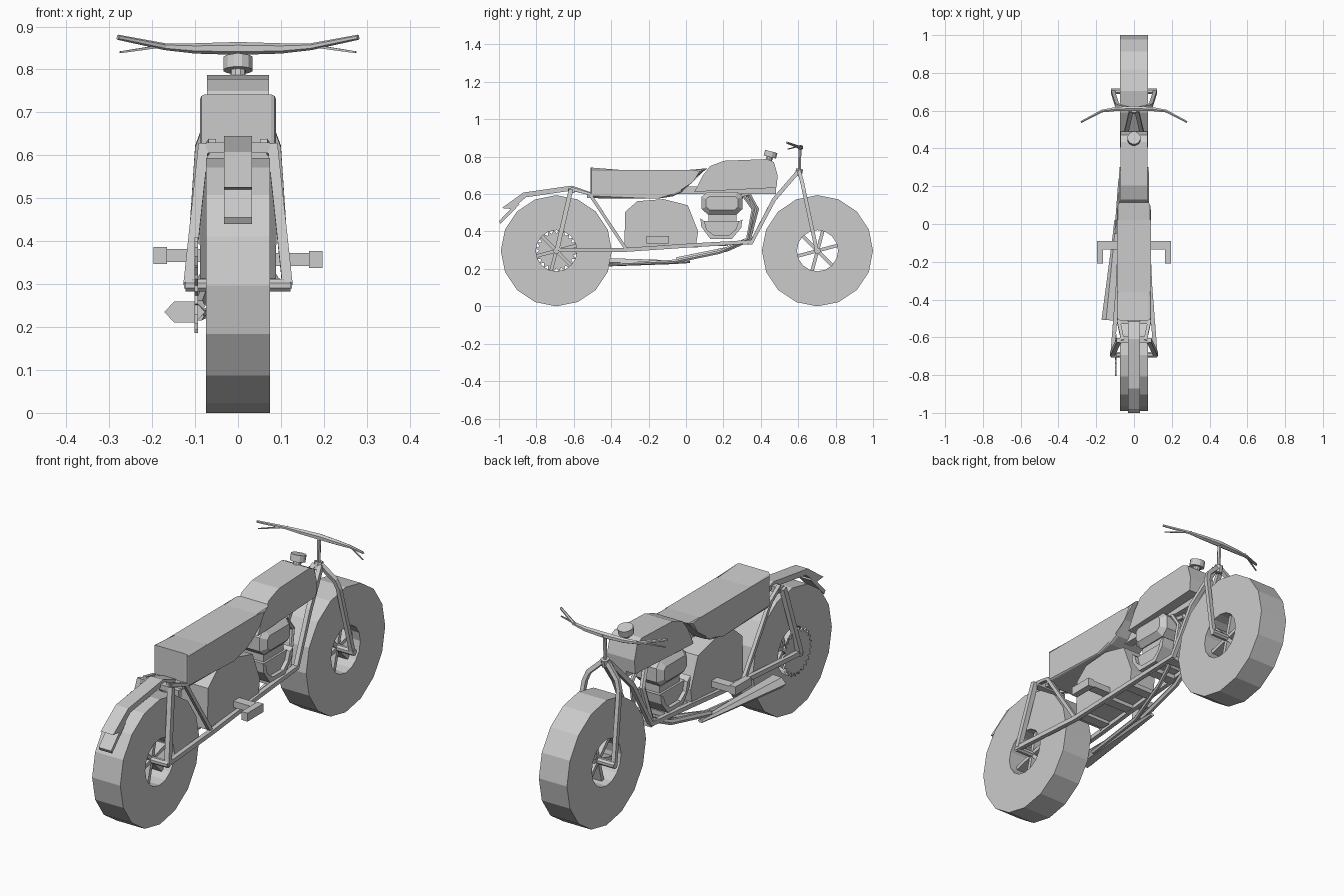
import bpy, bmesh, math
from mathutils import Vector

grey = bpy.data.materials.new("plain grey")
grey.diffuse_color = (0.6, 0.6, 0.6, 1)


def finish(name, bm):
    bmesh.ops.recalc_face_normals(bm, faces=bm.faces)
    me = bpy.data.meshes.new(name)
    bm.to_mesh(me)
    bm.free()
    me.materials.append(grey)
    ob = bpy.data.objects.new(name, me)
    bpy.context.collection.objects.link(ob)
    return ob


def plate(name, pts, x0, x1, bevel=0, segs=1):
    """Side profile (y, z) extruded from x0 to x1."""
    bm = bmesh.new()
    a = [bm.verts.new((x0, y, z)) for y, z in pts]
    b = [bm.verts.new((x1, y, z)) for y, z in pts]
    bm.faces.new(a)
    bm.faces.new(b[::-1])
    n = len(pts)
    for i in range(n):
        j = (i + 1) % n
        bm.faces.new((a[i], b[i], b[j], a[j]))
    if bevel:
        rim = [e for e in bm.edges if abs(e.verts[0].co.x - e.verts[1].co.x) < 1e-6]
        bmesh.ops.bevel(bm, geom=rim, offset=bevel, segments=segs, profile=0.5, affect='EDGES')
    return finish(name, bm)


def box(name, x0, x1, y0, y1, z0, z1):
    return plate(name, [(y0, z0), (y1, z0), (y1, z1), (y0, z1)], x0, x1)


def tube(name, path, radii, sides=6):
    """Faceted pipe along a path, one radius or one per point."""
    bm = bmesh.new()
    path = [Vector(p) for p in path]
    if not isinstance(radii, (list, tuple)):
        radii = [radii] * len(path)
    rings = []
    for i, p in enumerate(path):
        d = (path[min(i + 1, len(path) - 1)] - path[max(i - 1, 0)]).normalized()
        ref = Vector((1, 0, 0)) if abs(d.x) < 0.8 else Vector((0, 0, 1))
        u = d.cross(ref).normalized()
        v = d.cross(u)
        ring = []
        for k in range(sides):
            t = math.tau * (k + 0.5) / sides
            ring.append(bm.verts.new(p + (u * math.cos(t) + v * math.sin(t)) * radii[i]))
        rings.append(ring)
    for a, b in zip(rings, rings[1:]):
        for k in range(sides):
            m = (k + 1) % sides
            bm.faces.new((a[k], a[m], b[m], b[k]))
    bm.faces.new(rings[0][::-1])
    bm.faces.new(rings[-1])
    return finish(name, bm)


def ring(name, y, z, outer, inner, x, n):
    """Open-centred wheel ring about the x axis."""
    bm = bmesh.new()
    loops = []
    for r, px in ((outer, -x), (outer, x), (inner, x), (inner, -x)):
        loops.append([bm.verts.new((px, y + r * math.cos(math.tau * k / n), z + r * math.sin(math.tau * k / n)))
                      for k in range(n)])
    for i in range(4):
        a, b = loops[i], loops[(i + 1) % 4]
        for k in range(n):
            m = (k + 1) % n
            bm.faces.new((a[k], a[m], b[m], b[k]))
    return finish(name, bm)


# Wheels: tyre, spokes and axle
ZC = 0.297
for label, yc in (("rear", -0.693), ("front", 0.703)):
    ring(label + "_tyre", yc, ZC, 0.297, 0.11, 0.074, 16)
    for k in range(6):
        t = math.tau * k / 6 + 0.26
        d = Vector((math.cos(t), math.sin(t)))
        s = Vector((-d.y, d.x)) * 0.009
        c = Vector((yc, ZC))
        pts = [c + s, c + d * 0.112 + s, c + d * 0.112 - s, c - s]
        plate(f"{label}_spoke_{k}", [tuple(p) for p in pts], -0.035, 0.035)
    tube(label + "_axle", [(-0.122, yc, ZC), (0.122, yc, ZC)], 0.016, 8)

# Rear sprocket with teeth
teeth = []
for k in range(48):
    r = 0.112 if k % 2 else 0.092
    t = math.tau * k / 48
    teeth.append((-0.693 + r * math.cos(t), ZC + r * math.sin(t)))
plate("rear_sprocket", teeth, -0.101, -0.093)

# Seat, tank and filler cap
plate("seat", [(-0.51, 0.578), (-0.155, 0.575), (-0.07, 0.588), (-0.02, 0.612), (0.03, 0.675), (0.115, 0.738),
               (0.02, 0.73), (-0.36, 0.73), (-0.51, 0.742)], -0.089, 0.089, 0.012, 2)
plate("fuel_tank", [(0.045, 0.612), (0.09, 0.70), (0.13, 0.75), (0.205, 0.778), (0.435, 0.787), (0.47, 0.77),
                    (0.49, 0.70), (0.484, 0.634)], -0.072, 0.072)
tube("filler_neck", [(0, 0.44, 0.775), (0, 0.449, 0.80)], 0.018, 10)
tube("filler_cap", [(0, 0.448, 0.798), (0, 0.456, 0.828)], 0.035, 12)

# Engine: gear case, cylinder head, crank bowl
plate("gear_case", [(-0.33, 0.31), (-0.325, 0.505), (-0.26, 0.562), (-0.12, 0.573), (0.01, 0.54), (0.065, 0.40),
                    (0.055, 0.335)], -0.07, 0.07)
plate("cylinder_head", [(0.083, 0.52), (0.118, 0.49), (0.27, 0.49), (0.302, 0.52), (0.302, 0.585), (0.275, 0.612),
                        (0.115, 0.612), (0.083, 0.585)], -0.08, 0.08, 0.025)
box("cylinder_neck", -0.05, 0.05, 0.12, 0.27, 0.45, 0.495)
plate("crank_bowl", [(0.095, 0.455), (0.115, 0.39), (0.15, 0.37), (0.235, 0.37), (0.27, 0.39), (0.29, 0.455)],
      -0.06, 0.06)
plate("crank_bowl_rim", [(0.077, 0.472), (0.082, 0.425), (0.13, 0.36), (0.245, 0.36), (0.295, 0.42), (0.302, 0.465),
                         (0.28, 0.452), (0.265, 0.41), (0.23, 0.38), (0.15, 0.38), (0.11, 0.41), (0.10, 0.452)],
      -0.078, 0.078)

# Exhaust pipe widening into the silencer
tube("exhaust", [(0, 0.29, 0.585), (-0.02, 0.335, 0.598), (-0.035, 0.378, 0.52), (-0.05, 0.335, 0.355),
                 (-0.07, 0.22, 0.305), (-0.09, -0.05, 0.25)], 0.014, 6)
bm_src = tube("silencer", [(-0.09, 0.02, 0), (-0.094, -0.07, 0), (-0.124, -0.51, 0)], [0.014, 0.02, 0.048], 6)
for v in bm_src.data.vertices:
    v.co.z = v.co.z * 0.6 + 0.235 + 0.03 * max(0, v.co.y + 0.1)
tube("second_exhaust", [(0.03, 0.31, 0.59), (0.035, 0.36, 0.52), (0.04, 0.33, 0.36), (0.0, 0.18, 0.29),
                        (-0.06, -0.06, 0.24), (-0.09, -0.4, 0.225)], 0.011, 6)

# Parts repeated on both sides
for label, s in (("left", -1), ("right", 1)):
    tube(label + "_main_frame", [(s * 0.015, 0.60, 0.72), (s * 0.045, 0.47, 0.57), (s * 0.06, 0.352, 0.345),
                                 (s * 0.07, 0.05, 0.327), (s * 0.085, -0.32, 0.302), (s * 0.115, -0.70, 0.30)],
         0.015, 4)
    tube(label + "_rear_frame", [(s * 0.08, -0.32, 0.305), (s * 0.082, -0.515, 0.60), (s * 0.06, -0.615, 0.63)],
         0.012, 4)
    tube(label + "_rear_strut", [(s * 0.08, -0.615, 0.625), (s * 0.115, -0.69, 0.30)], 0.017, 4)
    tube(label + "_fork_leg", [(s * 0.01, 0.605, 0.722), (s * 0.075, 0.622, 0.66), (s * 0.09, 0.63, 0.62),
                               (s * 0.112, 0.70, 0.295)], 0.014, 4)
    # Foot pegs
    dz = -0.005 * s
    box(label + "_peg_bar", s * 0.06, s * 0.18, -0.135, -0.09, 0.347 + dz, 0.377 + dz)
    box(label + "_peg", s * 0.165, s * 0.197, -0.21, -0.09, 0.342 + dz, 0.382 + dz)
    # Handlebar half and lever
    tube(label + "_handlebar", [(0, 0.612, 0.849), (s * 0.10, 0.608, 0.849), (s * 0.17, 0.598, 0.853),
                                (s * 0.28, 0.54, 0.875)], [0.015, 0.012, 0.008, 0.006], 6)
    tube(label + "_lever", [(s * 0.16, 0.603, 0.857), (s * 0.275, 0.545, 0.84)], [0.005, 0.003], 4)

# Steering stem and head joint
tube("steering_stem", [(0, 0.61, 0.85), (0, 0.605, 0.71)], 0.009, 6)
tube("steering_head", [(0, 0.608, 0.735), (0, 0.60, 0.70)], 0.02, 8)
box("top_frame_tube", -0.02, 0.02, -0.45, 0.48, 0.60, 0.64)

# Rear mudguard, tail plate and crossbars
plate("rear_mudguard", [(-0.50, 0.59), (-0.515, 0.612), (-0.61, 0.645), (-0.87, 0.608), (-0.985, 0.525),
                        (-0.93, 0.52), (-0.855, 0.583), (-0.615, 0.618)], -0.033, 0.033)
plate("tail_plate", [(-0.90, 0.56), (-1.0, 0.455), (-0.992, 0.44), (-0.89, 0.545)], -0.033, 0.033)
box("mudguard_crossbar", -0.075, 0.075, -0.63, -0.595, 0.605, 0.63)
box("seat_crossbar", -0.08, 0.08, -0.53, -0.50, 0.58, 0.605)

# Engine cradle slats
for k, y in enumerate((-0.28, -0.11, 0.04, 0.2, 0.33)):
    z = 0.31 + 0.05 * (y + 0.3)
    box(f"cradle_slat_{k}", -0.065, 0.065, y - 0.025, y + 0.025, z - 0.012, z + 0.01)
